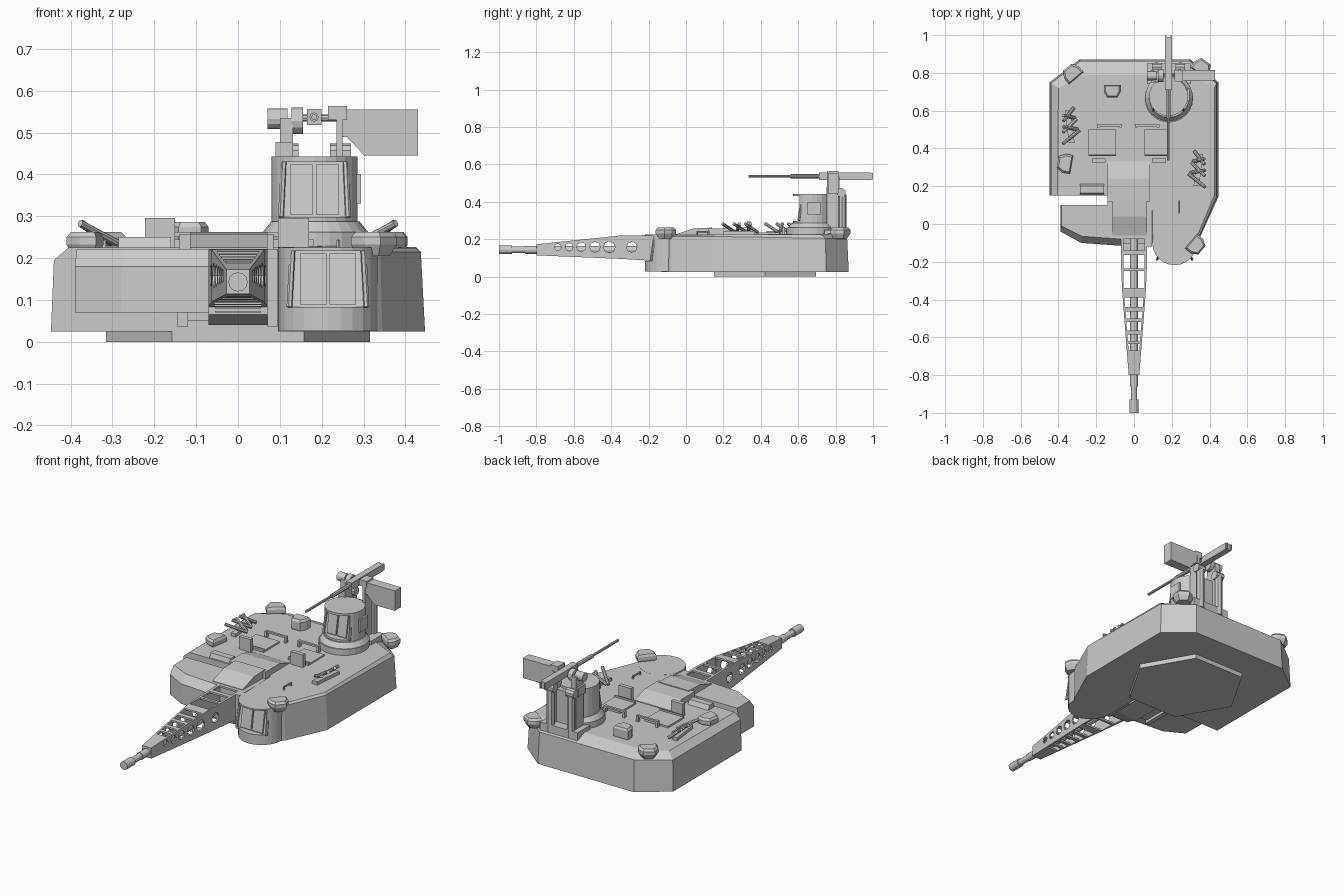
import bpy, bmesh, math
from mathutils import Vector, Matrix

if "Cube" in bpy.data.objects:
    bpy.data.objects.remove(bpy.data.objects["Cube"])


def make(name, bm):
    bmesh.ops.recalc_face_normals(bm, faces=bm.faces)
    me = bpy.data.meshes.new(name)
    bm.to_mesh(me)
    bm.free()
    ob = bpy.data.objects.new(name, me)
    bpy.context.collection.objects.link(ob)
    return ob


def loft(name, loops):
    """Solid through equal-length point loops, capped at both ends."""
    bm = bmesh.new()
    rings = [[bm.verts.new(p) for p in lp] for lp in loops]
    for a, b in zip(rings, rings[1:]):
        n = len(a)
        for i in range(n):
            bm.faces.new((a[i], a[(i + 1) % n], b[(i + 1) % n], b[i]))
    bm.faces.new(rings[0])
    bm.faces.new(rings[-1])
    return make(name, bm)


def prism(name, pts, lo, hi, axis='z'):
    place = {'z': lambda p, h: (p[0], p[1], h), 'y': lambda p, h: (p[0], h, p[1]),
             'x': lambda p, h: (h, p[0], p[1])}[axis]
    return loft(name, [[place(p, h) for p in pts] for h in (lo, hi)])


def box(name, x0, x1, y0, y1, z0, z1):
    return prism(name, [(x0, y0), (x1, y0), (x1, y1), (x0, y1)], z0, z1)


def rod(name, a, b, r, sides=8, r2=None):
    a, b = Vector(a), Vector(b)
    bm = bmesh.new()
    m = Matrix.Translation((a + b) / 2) @ (b - a).to_track_quat('Z', 'Y').to_matrix().to_4x4()
    bmesh.ops.create_cone(bm, cap_ends=True, segments=sides, radius1=r, radius2=r if r2 is None else r2,
                          depth=(b - a).length, matrix=m)
    return make(name, bm)


def cut(ob, cutters):
    for c in cutters:
        m = ob.modifiers.new('cut', 'BOOLEAN')
        m.operation, m.solver, m.object = 'DIFFERENCE', 'EXACT', c
    dg = bpy.context.evaluated_depsgraph_get()
    me = bpy.data.meshes.new_from_object(ob.evaluated_get(dg))
    ob.modifiers.clear()
    ob.data = me
    for c in cutters:
        bpy.data.objects.remove(c)


# turret ring and main armoured body
prism('turret_ring', [(.315 * math.cos(i * math.pi / 3), .423 + .315 * math.sin(i * math.pi / 3))
                      for i in range(6)], 0, .03)
base = [(-.447, .15), (.095, .15), (.095, -.1), (.3, -.13), (.345, -.08), (.447, .145),
        (.447, .75), (.3, .87), (-.29, .87), (-.447, .75)]
shoulder = [(-.44, .15, .195), (.095, .15, .22), (.095, -.1, .215), (.3, -.13, .215), (.34, -.08, .215),
            (.437, .145, .215), (.437, .745, .205), (.295, .862, .2), (-.285, .862, .2), (-.44, .745, .195)]
roof = [(-.405, .15, .225), (.095, .15, .226), (.1, -.09, .224), (.295, -.12, .224), (.33, -.075, .224),
        (.425, .15, .224), (.425, .72, .226), (.28, .79, .23), (-.27, .79, .23), (-.40, .72, .226)]
loft('turret_body', [[(x, y, .025) for x, y in base], shoulder, roof])

# separate front-left armour block
plan = [(-.39, .1), (-.39, -.04), (-.28, -.1), (-.07, -.115), (-.07, .1)]
top = [(-.385, .1), (-.385, -.01), (-.275, -.065), (-.07, -.08), (-.07, .1)]
loft('front_left_armour', [[(x, y, .07) for x, y in plan], [(x, y, .18) for x, y in plan],
                           [(x, y, .222) for x, y in top]])
box('armour_foot', -.145, -.12, -.05, .1, .035, .08)

# gun cradle, chin grille and roof cover
box('gun_cradle', -.14, .095, -.04, .16, .05, .22)
box('cradle_side_plate', .07, .094, -.12, .05, .035, .222)
prism('gun_chin', [(-.14, .085), (-.14, .065), (-.06, .04), (.16, .04), (.16, .1), (0, .1)], -.07, .07, 'x')
for i in range(4):
    box('chin_slat', -.055, .055, -.15 + i * .003, -.1, .07 + i * .009, .074 + i * .009)
prism('roof_cover_rear', [(.12, .2), (.33, .2), (.33, .23), (.24, .258), (.12, .258)], -.14, .085, 'x')
prism('roof_cover_front', [(-.06, .2), (.14, .2), (.14, .262), (.04, .258), (-.06, .225)], -.115, .07, 'x')


# lattice gun casing: hollow taper with lightening holes
def rect(y, w, z0, z1):
    return [(-w, y, z0), (w, y, z0), (w, y, z1), (-w, y, z1)]


casing = loft('gun_casing', [rect(-.03, .07, .08, .222), rect(-.18, .07, .085, .222),
                             rect(-.35, .063, .095, .22), rect(-.8, .028, .114, .173)])
cutters = [loft('hollow', [rect(-.07, .06, .094, .212), rect(-.18, .06, .096, .212),
                           rect(-.35, .054, .106, .21), rect(-.785, .021, .122, .165)])]
for y0, y1 in ((-.14, -.08), (-.235, -.165), (-.34, -.25), (-.44, -.39), (-.5, -.462),
               (-.565, -.52), (-.62, -.585), (-.67, -.635)):
    w0, w1 = [.056 if y > -.35 else .054 + (y + .35) * .08 for y in (y1, y0)]
    cutters.append(prism('slot', [(-w1, y0), (w1, y0), (w0, y1), (-w0, y1)], .03, .3))
for y, r in ((-.685, .018), (-.625, .021), (-.56, .025), (-.487, .028), (-.41, .031), (-.29, .028)):
    cutters.append(rod('hole', (-.1, y, .158), (.1, y, .158), r, 8))
cut(casing, cutters)

# barrel and muzzle
for name, a, b, r in (('gun_barrel', 0, -.86, .021), ('muzzle_neck', -.86, -.935, .017),
                      ('muzzle_tip', -.93, -1, .023)):
    rod(name, (0, a, .143), (0, b, .143), r, 12)


# round sight housing with a recessed twin window in the front
def sight(name, cx, cy, r, z0, z1, w0, w1, sill):
    body = rod(name + '_housing', (cx, cy, z0), (cx, cy, z1), r, 24)
    front = cy - r
    a, b = cx - .6 * r * 1.25, cx + .6 * r * 1.25
    cut(body, [prism('recess', [(front - .05, sill), (front + .035, sill), (front + .06, w1),
                                (front - .05, w1)], a, b, 'x')])
    mid = (a + b) / 2
    for s in (-1, 1):
        m0, m1 = sorted((mid + s * .004, mid + s * (b - a) * .38))
        prism(name + '_window', [(front + .028, sill + .006), (front + .05, sill + .006),
                                 (front + .07, w1 - .006), (front + .048, w1 - .006)], m0, m1, 'x')
        rod(name + '_frame', (mid + s * r * .78, front + .03, sill), (mid + s * r * .72, front + .05, w1), .007, 6)


sight('gunner_sight', .215, -.1, .118, .027, .225, 0, .217, .083)
sight('commander_sight', .183, .675, .103, .23, .443, 0, .43, .298)
rod('commander_sight_base', (.185, .665, .22), (.185, .665, .262), .128, 24)
rod('commander_sight_collar', (.185, .67, .262), (.185, .67, .287), .126, 24, .106)
box('sight_base_plate', .07, .3, .74, .85, .2, .25)
box('sight_side_panel', .283, .294, .65, .72, .33, .4)

# weapon mount behind the commander sight
for x0, x1 in ((.1, .132), (.235, .25)):
    box('mount_column', x0, x1, .755, .82, .22, .535)
box('mount_back', .1, .25, .765, .8, .22, .43)
box('mount_bracket', .09, .132, .75, .815, .43, .478)
for x in (.12, .245):
    rod('mount_strut', (x, .835, .21), (x, .835, .44), .022, 8)
    rod('mount_strut_head', (x - .025, .83, .45), (x + .025, .83, .45), .024, 10)
rod('trunnion', (.13, .785, .535), (.245, .785, .535), .008, 8)
rod('camera_drum', (.07, .785, .533), (.118, .785, .533), .024, 12)
rod('camera_drum_cap', (.128, .785, .528), (.155, .785, .528), .032, 12)
box('mount_cap', .215, .26, .755, .815, .53, .564)
prism('ammo_box', [(.245, .555), (.43, .555), (.43, .445), (.302, .445), (.26, .49), (.245, .49)], .76, .815, 'y')
box('weapon_receiver', .165, .2, .71, .99, .518, .556)
for x in (.166, .193):
    box('weapon_grip', x, x + .006, .975, 1, .52, .553)
rod('weapon_shroud', (.182, .72, .537), (.182, .56, .537), .011, 8)
rod('weapon_barrel', (.182, .72, .537), (.182, .335, .537), .007, 8)


# D-shaped sensor pods round the roof edge
def pod(x, y, turn, s=1.0, h=.262):
    d = [(-.05, -.03), (.05, -.03), (.05, .01), (.03, .045), (-.03, .045), (-.05, .01)]

    def ring(k, z):
        return [(*(Vector((x, y)) + Matrix.Rotation(math.radians(turn), 2) @ Vector(p) * k * s), z) for p in d]
    loft('sensor_pod', [ring(.7, .205), ring(1, .232), ring(1, h - .012), ring(.8, h)])


pod(-.325, .795, 40)
pod(-.36, .32, 80)
pod(.325, -.11, 230)
pod(.355, .825, -35)
pod(-.115, .71, 180, .9, .286)

# smoke launcher tubes, mirrored to both sides
for side, oy in ((-1, .515), (1, .285)):
    prism('launcher_base', [(side * .315, oy - .085), (side * .345, oy - .085),
                            (side * .365, oy + .085), (side * .335, oy + .085)], .22, .243)
    for i in range(5):
        t = (i - 2) / 2
        p = Vector((side * (.325 + .01 * t), oy + .06 * t + .02, .25))
        q = p + Vector((side * (.05 - .012 * t), -.05 + .03 * (i % 2) * 2, .033))
        rod('smoke_tube', p - (q - p) * .4, q, .009, 8)

# crew hatches with upright periscope bars
for x0, x1 in ((-.24, -.095), (.055, .18)):
    box('hatch_plate', x0, x1, .36, .5, .22, .236)
    box('hatch_front_rail', x0, x1, .362, .368, .23, .245)
for x0, x1 in ((-.195, -.065), (.005, .135)):
    box('hatch_handle_bar', x0, x1, .516, .528, .252, .262)
    for x in (x0, x1 - .012):
        box('hatch_handle_leg', x, x + .012, .512, .53, .225, .262)
for x0, x1 in ((-.222, -.15), (.095, .17)):
    box('periscope', x0, x1, .325, .347, .22, .296)
prism('driver_vision_block', [(.155, .22), (.215, .22), (.2, .25), (.165, .25)], -.285, -.16, 'x')
rod('roof_handle', (.24, .06, .24), (.24, .12, .24), .005, 6)
for y in (.06, .12):
    rod('roof_handle_leg', (.24, y, .215), (.24, y, .243), .005, 6)
